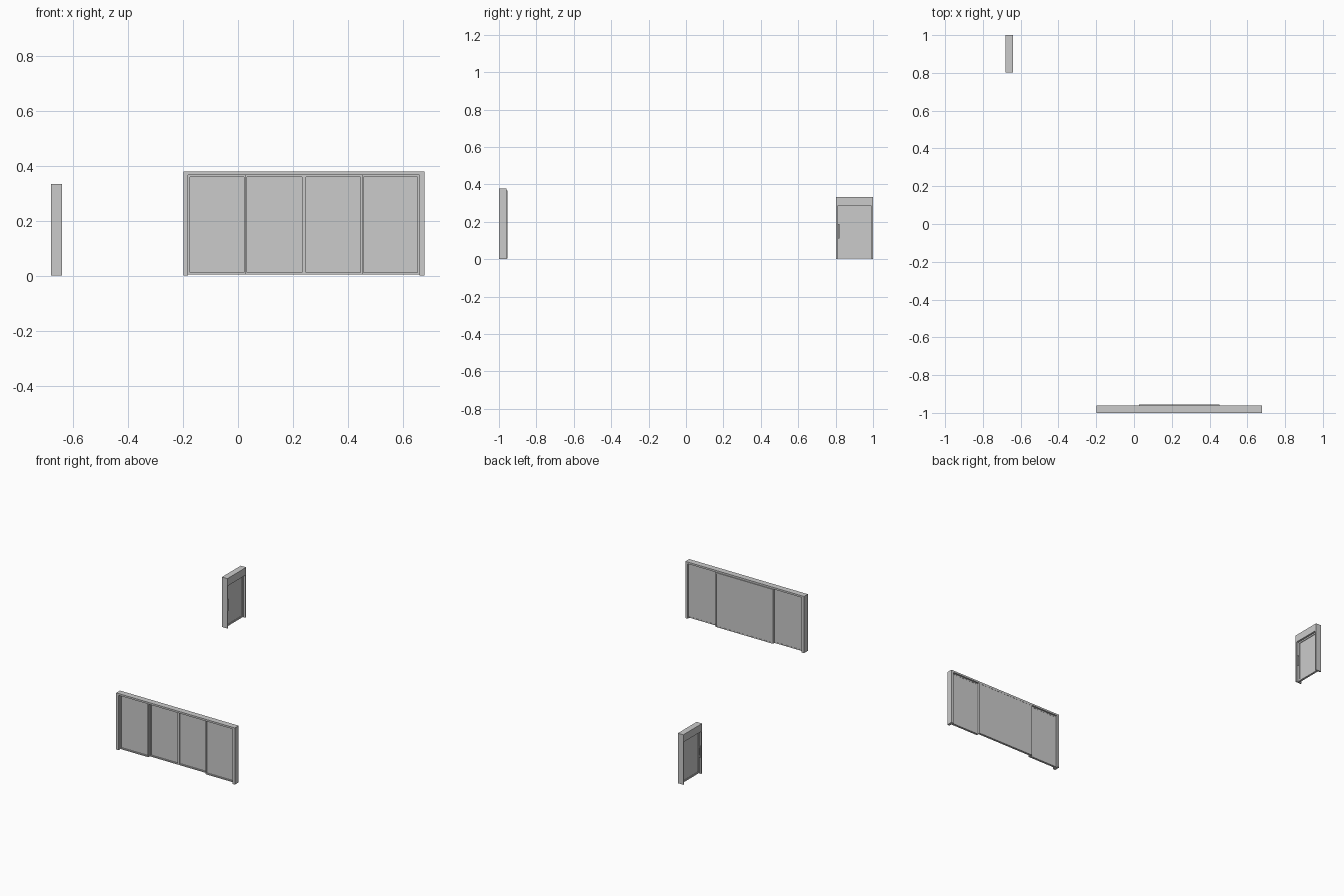
import bpy

if "Cube" in bpy.data.objects:
    bpy.data.objects.remove(bpy.data.objects["Cube"])


def box(name, x, y, z):
    """Axis-aligned box from (min, max) ranges."""
    bpy.ops.mesh.primitive_cube_add(
        size=1, location=[(a + b) / 2 for a, b in (x, y, z)])
    ob = bpy.context.object
    ob.name = name
    ob.scale = [b - a for a, b in (x, y, z)]
    bpy.ops.object.transform_apply(location=False, rotation=False, scale=True)
    return ob


def framed_panel(name, u, v, z, t, pane, along_x=True):
    """Upright leaf: stiles and rails around a thin pane. u = width, v = depth."""
    def part(label, uu, vv, zz):
        box(name + label, *((uu, vv) if along_x else (vv, uu)), zz)
    part("_stile_a", (u[0], u[0] + t), v, z)
    part("_stile_b", (u[1] - t, u[1]), v, z)
    inner = (u[0] + t, u[1] - t)
    part("_top_rail", inner, v, (z[1] - t, z[1]))
    part("_bottom_rail", inner, v, (z[0], z[0] + t))
    part("_pane", inner, pane, (z[0] + t, z[1] - t))


# Wide sliding door: outer frame
X0, X1, TOP = -0.198, 0.677, 0.378
JAMB = 0.017
FY = (-1.0, -0.96)
box("slider_jamb_left", (X0, X0 + JAMB), FY, (0, TOP))
box("slider_jamb_right", (X1 - JAMB, X1), FY, (0, TOP))
box("slider_header", (X0 + JAMB, X1 - JAMB), FY, (0.366, TOP))

# Four leaves: outer pair on the front track, middle pair on the rear track
start, pitch = X0 + JAMB, (X1 - X0 - 2 * JAMB) / 4
for i in range(4):
    middle = i in (1, 2)
    y = (-0.970, -0.955) if middle else (-0.986, -0.971)
    lap = 0.003
    left = start + i * pitch - (lap if i == 1 else 0)
    right = start + (i + 1) * pitch + (lap if i == 2 else 0)
    framed_panel(f"sliding_leaf_{i + 1}", (left, right), y, (0.004, 0.366),
                 0.007, (y[1] - 0.006, y[1] - 0.001))

# Single hinged door: jambs and deep header
DX = (-0.68, -0.64)
box("door_jamb_front", DX, (0.802, 0.811), (0, 0.333))
box("door_jamb_back", DX, (0.991, 1.0), (0, 0.333))
box("door_header", DX, (0.811, 0.991), (0.283, 0.333))

# Door leaf
framed_panel("door_leaf", (0.811, 0.991), (-0.667, -0.653), (0.004, 0.283),
             0.010, (-0.663, -0.657), along_x=False)

# Pull handles on both faces
for side, s in (("inner", 1), ("outer", -1)):
    face = -0.66 + s * 0.007
    bar = sorted((face + s * 0.006, face + s * 0.010))
    box(f"pull_handle_{side}", bar, (0.814, 0.820), (0.110, 0.188))
    for k, z in enumerate((0.118, 0.180)):
        box(f"handle_mount_{side}_{k}", sorted((face, face + s * 0.006)),
            (0.815, 0.819), (z - 0.003, z + 0.003))
